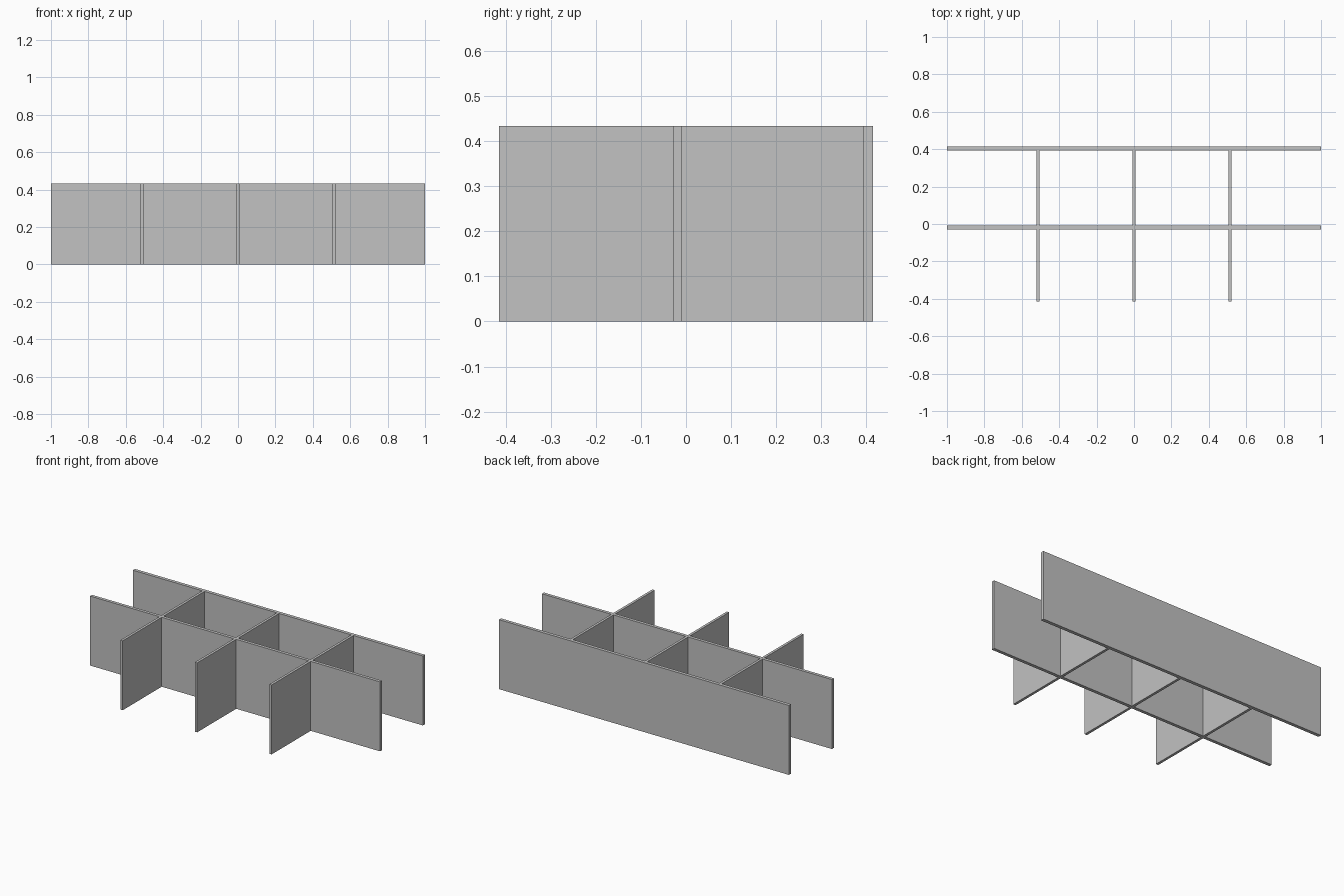
import bpy

cube = bpy.data.objects.get("Cube")
if cube:
    bpy.data.objects.remove(cube, do_unlink=True)

# Single grey finish
grey = bpy.data.materials.new("plain_grey")
grey.use_nodes = True
colour = (0.54, 0.54, 0.54, 1)
grey.diffuse_color = colour
grey.node_tree.nodes["Principled BSDF"].inputs["Base Color"].default_value = colour

HEIGHT = 0.433
BACK = (0.393, 0.414)
MIDDLE = (-0.029, -0.009)
FRONT_Y = -0.414
CROSS_THICKNESS = 0.016


def panel(name, x_range, y_range):
    """Upright board filling the given x and y ranges."""
    (x0, x1), (y0, y1) = x_range, y_range
    bpy.ops.mesh.primitive_cube_add(
        size=1, location=((x0 + x1) / 2, (y0 + y1) / 2, HEIGHT / 2))
    board = bpy.context.object
    board.name = name
    board.scale = (x1 - x0, y1 - y0, HEIGHT)
    bpy.ops.object.transform_apply(location=False, rotation=False, scale=True)
    board.data.materials.append(grey)


# Long boards
panel("back_panel", (-1, 1), BACK)
panel("middle_panel", (-1, 1), MIDDLE)

# Cross dividers, in front of and behind the middle board
for side, x in (("right", -0.514), ("centre", 0), ("left", 0.514)):
    width = (x - CROSS_THICKNESS / 2, x + CROSS_THICKNESS / 2)
    panel(f"{side}_front_divider", width, (FRONT_Y, MIDDLE[0]))
    panel(f"{side}_rear_divider", width, (MIDDLE[1], BACK[0]))
